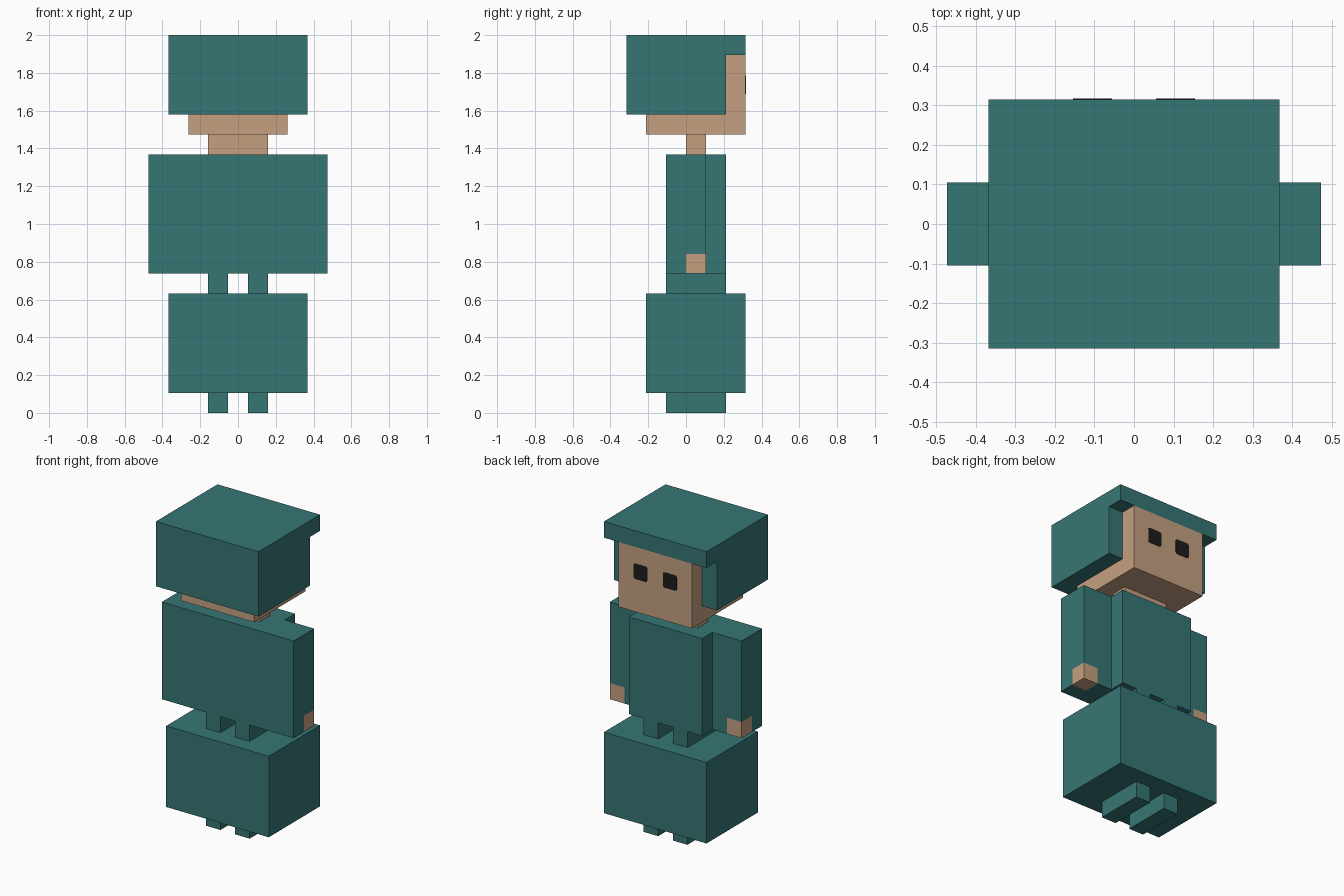
import bpy, bmesh
from mathutils import Vector

if "Cube" in bpy.data.objects:
    bpy.data.objects.remove(bpy.data.objects["Cube"], do_unlink=True)

U = 2 / 19  # one block; the figure is 19 blocks tall


def material(name, rgb):
    """Flat material from an sRGB 0-255 colour."""
    linear = [((c / 255 + 0.055) / 1.055) ** 2.4 for c in rgb] + [1]
    mat = bpy.data.materials.new(name)
    mat.use_nodes = True
    mat.diffuse_color = linear
    bsdf = next(n for n in mat.node_tree.nodes if n.type == 'BSDF_PRINCIPLED')
    bsdf.inputs["Base Color"].default_value = linear
    return mat


teal = material("teal", (54, 118, 117))
skin = material("skin", (197, 160, 129))
black = material("eye_black", (28, 28, 28))


def box(name, mat, x, y, z):
    """Box spanning the (min, max) ranges, given in blocks."""
    bm = bmesh.new()
    bmesh.ops.create_cube(bm, size=1)
    for v in bm.verts:
        v.co = Vector([(r[0] + r[1]) / 2 + c * (r[1] - r[0])
                       for c, r in zip(v.co, (x, y, z))]) * U
    mesh = bpy.data.meshes.new(name)
    bm.to_mesh(mesh)
    bm.free()
    mesh.materials.append(mat)
    obj = bpy.data.objects.new(name, mesh)
    bpy.context.collection.objects.link(obj)
    return obj


def span(side, a, b):
    """x range on the given side of the body."""
    return tuple(sorted((side * a, side * b)))


# Centre parts
box("lower_block", teal, (-3.5, 3.5), (-2, 3), (1, 6))
box("torso", teal, (-2.5, 2.5), (-1, 2), (7, 13))
box("neck", skin, (-1.5, 1.5), (0, 1), (13, 14))
box("head", skin, (-2.5, 2.5), (-2, 3), (14, 18))

# Hair: cap plus panels around the head, open over the face
box("hair_cap", teal, (-3.5, 3.5), (-3, 3), (18, 19))
box("hair_panel", teal, (-3.5, 3.5), (-3, -2), (15, 18))

for side, label in ((1, "left"), (-1, "right")):
    box(label + "_hair_side", teal, span(side, 2.5, 3.5), (-2, 2), (15, 18))
    box(label + "_foot", teal, span(side, 0.5, 1.5), (-1, 2), (0, 1))
    box(label + "_hip", teal, span(side, 0.5, 1.5), (-1, 2), (6, 7))

    # Arm, cut so that the outer lower corner becomes the hand
    arm = box(label + "_arm", teal, span(side, 2.5, 4.5), (-1, 1), (7, 13))
    arm.data.materials.append(skin)
    bm = bmesh.new()
    bm.from_mesh(arm.data)
    for point, normal in (((side * 3.5 * U, 0, 0), (1, 0, 0)),
                          ((0, 0, 0), (0, 1, 0)),
                          ((0, 0, 8 * U), (0, 0, 1))):
        bmesh.ops.bisect_plane(bm, geom=bm.verts[:] + bm.edges[:] + bm.faces[:],
                               plane_co=point, plane_no=normal)
    for f in bm.faces:
        c = f.calc_center_median() / U
        f.material_index = int(side * c.x > 3.5 and c.y > 0 and c.z < 8)
    bm.to_mesh(arm.data)
    bm.free()

    # Eye plate with clipped corners
    eye = box(label + "_eye", black, span(side, 0.53, 1.47), (2.98, 3.02), (16.03, 16.97))
    bm = bmesh.new()
    bm.from_mesh(eye.data)
    corners = [e for e in bm.edges
               if abs(e.verts[0].co.y - e.verts[1].co.y) > 0.001]
    bmesh.ops.bevel(bm, geom=corners, offset=0.012, segments=2,
                    profile=0.5, affect='EDGES')
    bm.to_mesh(eye.data)
    bm.free()
